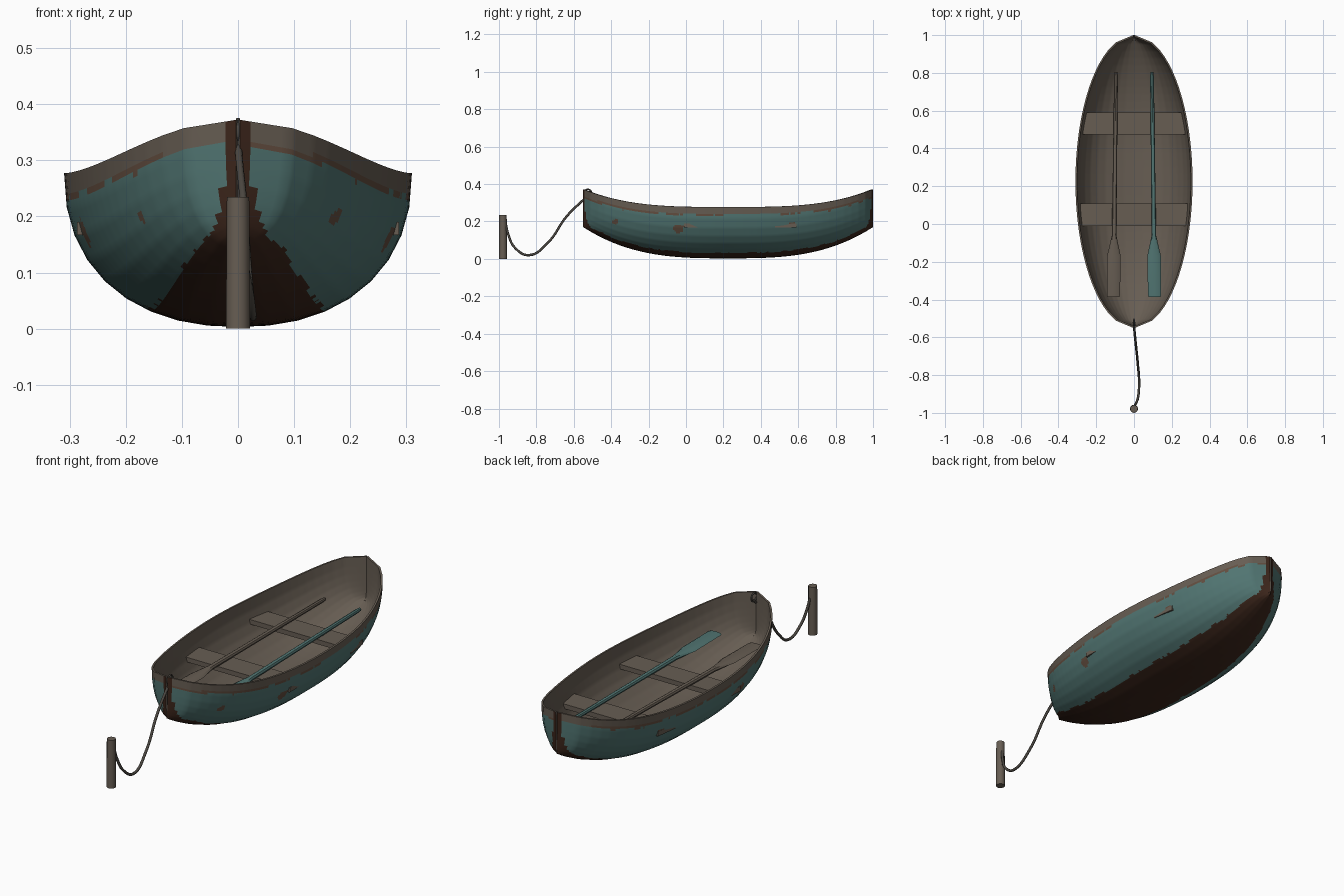
import bpy, bmesh, math
from mathutils import Vector, noise

if "Cube" in bpy.data.objects:
    bpy.data.objects.remove(bpy.data.objects["Cube"])


def mat(name, rgb):
    m = bpy.data.materials.new(name)
    m.diffuse_color = (*rgb, 1)
    m.use_nodes = True
    m.node_tree.nodes["Principled BSDF"].inputs["Base Color"].default_value = m.diffuse_color
    return m


TEAL = mat("teal paint", (0.082, 0.178, 0.168))
BROWN = mat("dark red brown bottom", (0.045, 0.019, 0.011))
RUST = mat("worn brown", (0.125, 0.075, 0.05))
WOOD = mat("grey brown wood", (0.135, 0.11, 0.086))
ROPE = mat("dark rope", (0.07, 0.062, 0.052))


def make(name, bm, mats, smooth=None):
    me = bpy.data.meshes.new(name)
    bm.to_mesh(me)
    bm.free()
    ob = bpy.data.objects.new(name, me)
    bpy.context.collection.objects.link(ob)
    for m in mats:
        me.materials.append(m)
    if smooth:
        finish(ob, smooth)
    return ob


def activate(ob):
    bpy.ops.object.select_all(action='DESELECT')
    ob.select_set(True)
    bpy.context.view_layer.objects.active = ob


def finish(ob, deg):
    activate(ob)
    bpy.ops.object.shade_smooth_by_angle(angle=math.radians(deg))


# Hull: round sections along the length, pointed at both ends
MID, HALF = 0.225, 0.775


def lines(y):
    """half width, keel height and rim height at a station"""
    t = min(1, abs(y - MID) / HALF)
    w = max(0.004, 0.31 * math.sqrt(1 - t * t))
    return w, 0.003 + 0.167 * t ** 3, 0.277 + 0.095 * t ** 3.3


bm = bmesh.new()
grid = []
for i in range(41):
    y = MID + HALF * (i / 20 - 1)
    w, keel, rim = lines(y)
    row = []
    for j in range(19):
        s = math.sin(math.radians(-90 + 10 * j))
        h = 1 - max(0, 1 - abs(s) ** 2.25) ** (1 / 2.25)
        row.append(bm.verts.new((w * s, y, keel + (rim - keel) * h)))
    grid.append(row)
for a, b in zip(grid, grid[1:]):
    for j in range(18):
        bm.faces.new((a[j], b[j], b[j + 1], a[j + 1]))
bmesh.ops.subdivide_edges(bm, edges=bm.edges[:], cuts=4, use_grid_fill=True)

# Hull paint: bottom, rim band, worn spots
SPOTS = [(-0.04, 0.17, 0.036, 0.03), (0.57, 0.19, 0.022, 0.012), (-0.38, 0.2, 0.014, 0.012)]
for f in bm.faces:
    c = f.calc_center_median()
    w, keel, rim = lines(c.y)
    n = noise.noise(c * 18) + 0.5 * noise.noise(c * 45)
    depth = rim - c.z
    f.material_index = 0
    if abs(c.x) / w < 0.51 + 0.04 * n:
        f.material_index = 1
    elif depth < 0.034:
        f.material_index = 3
    elif depth < 0.042 + 0.012 * n:
        f.material_index = 2
    elif any(((c.y - y) / a) ** 2 + ((c.z - z) / b) ** 2 < 0.7 + 0.9 * n for y, z, a, b in SPOTS):
        f.material_index = 2
hull = make("hull", bm, [TEAL, BROWN, RUST, WOOD])
sol = hull.modifiers.new("shell", 'SOLIDIFY')
sol.thickness, sol.offset = 0.009, -1
sol.material_offset = sol.material_offset_rim = 3
activate(hull)
bpy.ops.object.modifier_apply(modifier="shell")
finish(hull, 35)


# Seats: tapered planks
def seat(name, y0, y1, x0, x1):
    bm = bmesh.new()
    bmesh.ops.create_cube(bm, size=1)
    for v in bm.verts:
        back = v.co.y > 0
        v.co = (math.copysign(x1 if back else x0, v.co.x), y1 if back else y0,
                0.19 if v.co.z > 0 else 0.167)
    make(name, bm, [WOOD])


seat("front_seat", -0.01, 0.108, 0.287, 0.284)
seat("back_seat", 0.475, 0.59, 0.277, 0.262)


# Oars: lofted rings from handle to flat blade
def oar(name, side, m):
    bm = bmesh.new()
    rings = []
    for y, rx, rz in [(0.805, 0.008, 0.008), (0.78, 0.01, 0.01), (-0.06, 0.012, 0.012),
                      (-0.17, 0.036, 0.008), (-0.375, 0.035, 0.006), (-0.387, 0.031, 0.005)]:
        cx = side * (0.095 + 0.014 * (0.8 - y) / 1.18)
        cz = 0.203 + 0.01 * max(0, y)
        rings.append([bm.verts.new((cx + rx * math.cos(k * math.pi / 4), y,
                                    cz + rz * math.sin(k * math.pi / 4))) for k in range(8)])
    for a, b in zip(rings, rings[1:]):
        for k in range(8):
            bm.faces.new((a[k], a[(k + 1) % 8], b[(k + 1) % 8], b[k]))
    bm.faces.new(rings[0])
    bm.faces.new(rings[-1])
    bmesh.ops.recalc_face_normals(bm, faces=bm.faces[:])
    make(name, bm, [m], 30)


oar("left_oar", -1, WOOD)
oar("right_oar", 1, TEAL)

# Mooring post
bm = bmesh.new()
bmesh.ops.create_cone(bm, cap_ends=True, segments=12, radius1=0.0215, radius2=0.02, depth=0.235)
bmesh.ops.translate(bm, verts=bm.verts[:], vec=(0, -0.9785, 0.1175))
make("mooring_post", bm, [WOOD], 40)


# Rope and bow ring
def tube(name, pts, r, m, cyclic=False):
    cu = bpy.data.curves.new(name, 'CURVE')
    cu.dimensions = '3D'
    cu.bevel_depth, cu.bevel_resolution, cu.resolution_u = r, 2, 8
    cu.use_fill_caps = True
    sp = cu.splines.new('BEZIER')
    sp.bezier_points.add(len(pts) - 1)
    for p, co in zip(sp.bezier_points, pts):
        p.co = co
        p.handle_left_type = p.handle_right_type = 'AUTO'
    sp.use_cyclic_u = cyclic
    cu.materials.append(m)
    ob = bpy.data.objects.new(name, cu)
    bpy.context.collection.objects.link(ob)


tube("mooring_rope", [(0, -0.525, 0.335), (0.002, -0.56, 0.305), (0.01, -0.64, 0.225),
                      (0.02, -0.74, 0.085), (0.027, -0.84, 0.02), (0.022, -0.915, 0.06),
                      (0.01, -0.95, 0.13), (0.003, -0.962, 0.18)], 0.0065, ROPE)
tube("bow_ring", [(0, -0.525 + 0.02 * math.cos(k * math.pi / 4), 0.352 + 0.02 * math.sin(k * math.pi / 4))
                  for k in range(8)], 0.004, ROPE, True)
